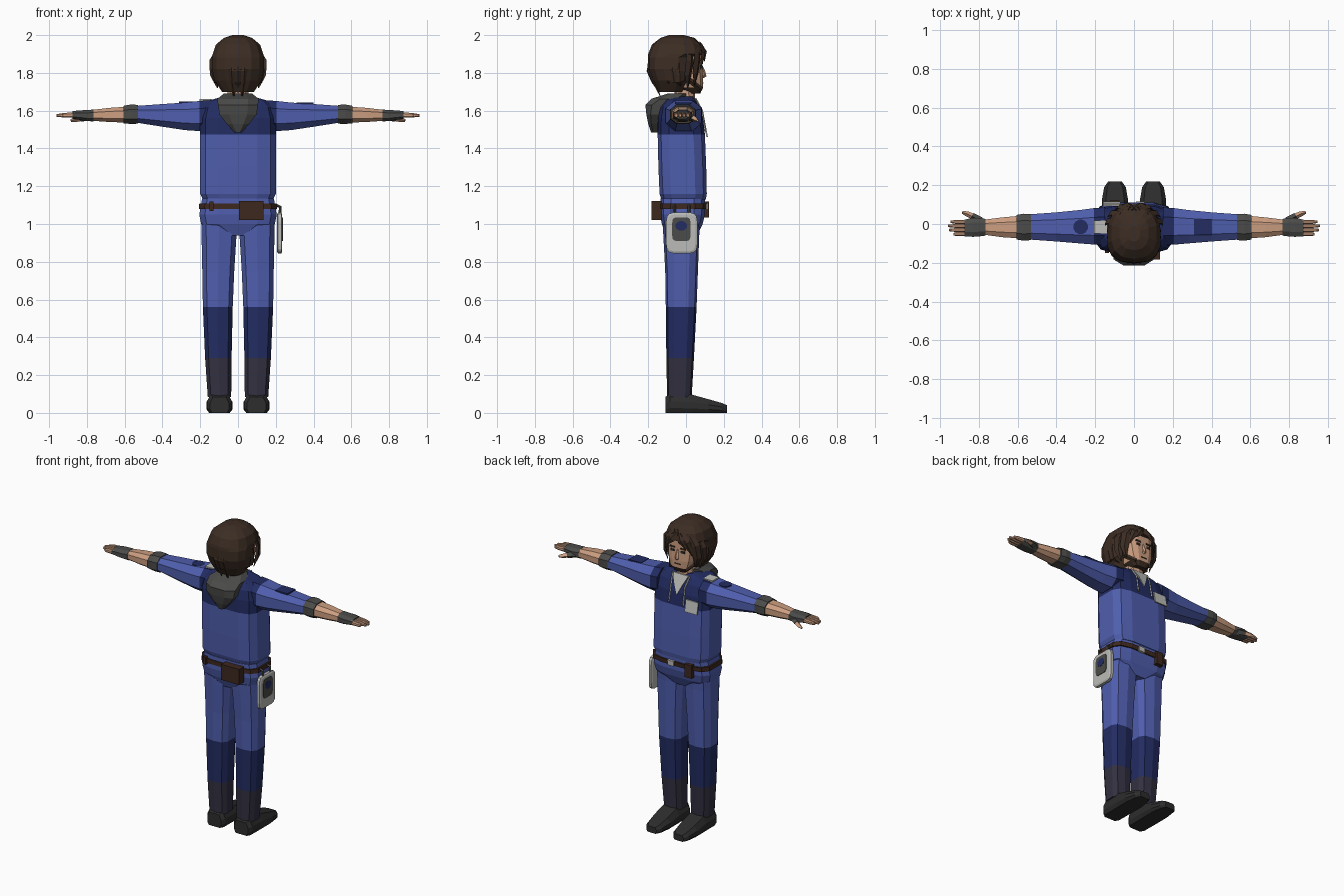
import bpy, bmesh, math
from mathutils import Vector

COL = dict(blue=(.078, .112, .42), navy=(.016, .025, .12), grey=(.07, .07, .068), skin=(.60, .34, .215),
           hair=(.045, .026, .017), charcoal=(.033, .030, .052), shoe=(.026, .026, .026),
           leather=(.047, .021, .013), light_grey=(.5, .5, .48))
MATS = {}
for k, c in COL.items():
    MATS[k] = bpy.data.materials.new(k)
    MATS[k].diffuse_color = (*c, 1)


def ring(axis, t, a0, a1, b0, b1, n=12, p=.5):
    """Rounded cross-section filling the box a0..a1, b0..b1 at position t on the axis."""
    f = lambda v: math.copysign(abs(v) ** p, v)
    uv = [(f(math.cos((i + .5) * math.tau / n)), f(math.sin((i + .5) * math.tau / n))) for i in range(n)]
    mu, mv = max(u for u, _ in uv), max(v for _, v in uv)
    pts = []
    for u, v in uv:
        a = (a0 + a1) / 2 + u / mu * (a1 - a0) / 2
        b = (b0 + b1) / 2 + v / mv * (b1 - b0) / 2
        pts.append({'x': (t, a, b), 'y': (a, t, b), 'z': (a, b, t)}[axis])
    return pts


def loft(name, rings, mats, rule=None, mirror=False):
    """Skin a stack of rings, cap the ends, colour faces by rule(centre)."""
    bm = bmesh.new()
    rows = [[bm.verts.new(p) for p in r] for r in rings]
    n = len(rows[0])
    for r, s in zip(rows, rows[1:]):
        for i in range(n):
            bm.faces.new((r[i], r[(i + 1) % n], s[(i + 1) % n], s[i]))
    bm.faces.new(rows[0])
    bm.faces.new(rows[-1])
    bmesh.ops.recalc_face_normals(bm, faces=bm.faces)
    if rule:
        for f in bm.faces:
            f.material_index = rule(f.calc_center_median())
    me = bpy.data.meshes.new(name)
    bm.to_mesh(me)
    bm.free()
    for m in mats.split():
        me.materials.append(MATS[m])
    ob = bpy.data.objects.new(name, me)
    bpy.context.collection.objects.link(ob)
    if mirror:
        ob.modifiers.new("mirror", 'MIRROR').use_mirror_merge = False
    return ob


def box(name, x0, x1, y0, y1, z0, z1, mat, mirror=False):
    return loft(name, [[(x0, y0, z), (x1, y0, z), (x1, y1, z), (x0, y1, z)] for z in (z0, z1)], mat, None, mirror)


def bar(name, pts, widths, depth, mat, mirror=False, up=(0, 1, 0)):
    """Tapered four-sided strand through pts; depth is thickness as a share of width."""
    pts = [Vector(p) for p in pts]
    rings = []
    for i, (p, w) in enumerate(zip(pts, widths)):
        d = (pts[min(i + 1, len(pts) - 1)] - pts[max(i - 1, 0)]).normalized()
        s = d.cross(Vector(up)).normalized()
        t = s.cross(d) * depth * w
        s = s * w
        rings.append([p + s, p + t, p - s, p - t])
    return loft(name, rings, mat, None, mirror)


def stack(rows, n=12, p=.5):
    return [ring('z', z, -w, w, b, f, n, p) for z, w, b, f in rows]


# Torso with dark yoke, and hips
loft("shirt", stack([(1.13, .185, -.13, .105), (1.16, .2, -.14, .11), (1.3, .2, -.146, .107),
     (1.475, .2, -.15, .10), (1.56, .2, -.148, .09), (1.62, .185, -.135, .07),
     (1.655, .15, -.11, .05), (1.675, .08, -.08, .035)]), "blue navy", lambda c: c.z > 1.475)
loft("hips", stack([(1.135, .19, -.135, .1), (1.05, .205, -.137, .1), (1.0, .195, -.128, .088),
     (.94, .06, -.105, .06)]), "blue")

# Trousers: blue thigh, navy knee, charcoal shin
loft("leg", [ring('z', z, a, b, c, d, 10, .65) for z, a, b, c, d in [
     (1.03, .01, .195, -.125, .078), (.94, .008, .193, -.12, .07), (.75, .02, .189, -.11, .063),
     (.56, .028, .186, -.107, .056), (.29, .034, .174, -.104, .042), (.085, .036, .16, -.1, .03)]],
     "blue navy charcoal", lambda c: (c.z < .56) + (c.z < .29), True)

# Shoes, lofted from heel to toe
loft("shoe", [[(.098 + u * w, y, z * h) for u, z in
     ((-.8, 0), (.8, 0), (1, .25), (1, .6), (.7, 1), (-.7, 1), (-1, .6), (-1, .25))]
     for y, w, h in [(-.108, .05, .085), (-.085, .066, .1), (.03, .068, .097), (.12, .068, .072),
                     (.19, .056, .052), (.218, .036, .04)]], "shoe", None, True)


# Arms, built on +x and mirrored
def limb(name, rows, mats, rule=None):
    loft(name, [ring('x', x, a, b, c, d, 8, .8) for x, a, b, c, d in rows], mats, rule, True)


limb("sleeve", [(.15, -.11, .085, 1.5, 1.655), (.205, -.106, .082, 1.492, 1.651), (.28, -.1, .072, 1.497, 1.643),
     (.4, -.09, .06, 1.515, 1.635), (.54, -.08, .05, 1.537, 1.625)], "blue navy", lambda c: c.x < .2)
limb("cuff", [(.53, -.083, .05, 1.531, 1.631), (.57, -.086, .053, 1.53, 1.632), (.605, -.08, .047, 1.533, 1.626)], "grey")
limb("forearm", [(.59, -.074, .042, 1.537, 1.621), (.68, -.068, .034, 1.54, 1.615), (.79, -.053, .02, 1.548, 1.602)], "skin")
limb("glove", [(.765, -.06, .026, 1.543, 1.606), (.80, -.064, .032, 1.545, 1.603), (.83, -.066, .032, 1.55, 1.602),
     (.875, -.064, .022, 1.557, 1.598)], "grey")
for i, (y, tip) in enumerate([(-.052, .93), (-.031, .955), (-.01, .96), (.011, .945)]):
    limb(f"finger_{i}", [(.86, y - .011, y + .011, 1.563, 1.592), (.92, y - .010, y + .010, 1.564, 1.588),
                         (tip, y - .006, y + .006, 1.567, 1.582)], "skin")
bar("thumb_glove", [(.79, .015, 1.567), (.835, .04, 1.56)], [.02, .018], 1, "grey", True, (0, 0, 1))
bar("thumb", [(.83, .038, 1.561), (.86, .052, 1.553), (.885, .06, 1.548)], [.015, .014, .007], 1, "skin", True, (0, 0, 1))

# Sleeve and shoulder patches
loft("round_patch", [ring('z', z, -.312, -.238, -.052, .022, 12, 1) for z in (1.639, 1.6475)], "navy")
box("square_patch", .31, .40, -.058, .024, 1.635, 1.644, "navy")
box("shoulder_tab", -.205, -.14, -.05, .018, 1.652, 1.661, "light_grey")

# Collar: undershirt, drawstrings, chest card
loft("undershirt", [[(-.055, .05 + d, 1.665), (.055, .05 + d, 1.665), (.03, .078 + d, 1.61), (0, .094 + d, 1.545),
                     (-.03, .078 + d, 1.61)] for d in (-.005, .004)], "light_grey")
bar("drawstring", [(.062, .05, 1.665), (.05, .085, 1.60), (.052, .105, 1.49)], [.005] * 3, 1, "light_grey", True)
loft("chest_card", [[(x, y + d, z) for x, y, z in
     ((-.16, .098, 1.535), (-.07, .098, 1.535), (-.07, .112, 1.46), (-.16, .112, 1.46))] for d in (-.004, .004)], "light_grey")

# Folded hood hanging on the back
loft("hood", stack([(1.485, .018, -.185, -.14), (1.53, .06, -.2, -.135), (1.58, .098, -.21, -.12), (1.63, .106, -.215, -.08),
     (1.662, .11, -.185, -.0), (1.69, .075, -.10, .015)], 8, .8), "grey")

# Belt with buckle, pouches and hanging tablet
loft("belt", stack([(1.08, .207, -.142, .108), (1.108, .205, -.142, .11)]), "leather")
box("buckle", .01, .055, .09, .116, 1.078, 1.11, "light_grey")
box("back_pouch", .005, .135, -.182, -.13, 1.02, 1.122, "leather")
box("front_pouch", -.125, -.075, .09, .122, 1.035, 1.12, "leather")
box("belt_loop", -.15, -.13, -.15, -.13, 1.07, 1.12, "leather")
tab = lambda x, a, b, c, d: ring('x', x, a, b, c, d, 16, .35)
loft("tablet", [tab(.206, -.095, .05, .855, 1.05), tab(.211, -.105, .06, .845, 1.06),
                tab(.229, -.105, .06, .845, 1.06), tab(.234, -.095, .05, .855, 1.05)], "light_grey")
loft("tablet_screen", [tab(x, -.073, .024, .91, 1.035) for x in (.232, .237)], "grey")
loft("screen_disc", [ring('x', x, -.055, .005, .965, 1.015, 12, 1) for x in (.236, .239)], "navy")
for y in (-.06, .015):
    bar("tablet_strap", [(.2, y, 1.1), (.224, y, 1.09), (.222, y, 1.05)], [.008] * 3, 1, "grey")

# Neck and head with a bearded jaw
loft("neck", stack([(1.62, .06, -.06, .05), (1.74, .052, -.06, .045)], 10, .8), "skin")
loft("head", stack([(1.69, .042, .01, .075), (1.722, .07, -.05, .089), (1.77, .087, -.08, .09), (1.83, .095, -.1, .086),
     (1.90, .095, -.1, .084), (1.95, .08, -.09, .06)], 12, .6), "skin hair", lambda c: c.z < 1.72)
bar("jaw_beard", [(.094, -.0, 1.775), (.083, .045, 1.74), (.055, .082, 1.712)], [.012, .014, .014], .6, "hair", True, (1, 0, 0))
bar("nose", [(0, .082, 1.84), (0, .094, 1.805), (0, .098, 1.785), (0, .086, 1.778)], [.006, .011, .013, .01], .8, "skin")
box("eye", .024, .05, .08, .0895, 1.822, 1.836, "shoe", True)
box("brow", .02, .056, .08, .0905, 1.846, 1.855, "hair", True)
box("mouth", -.022, .022, .083, .0925, 1.744, 1.75, "leather")

# Hair cap, set back below the fringe line
loft("hair_cap", stack([(2.0, .03, -.09, -.01), (1.985, .075, -.135, .045), (1.95, .117, -.18, .083), (1.90, .134, -.2, .1),
     (1.882, .137, -.202, .05), (1.82, .137, -.203, .04), (1.76, .125, -.18, .025), (1.70, .085, -.15, -.01)], 14, .8), "hair")

# Ragged locks round the sides and back
N = 15
for i in range(N):
    a = math.radians(172 + i * 196 / (N - 1))
    c, s = math.cos(a), math.sin(a)
    drop = 1.675 + .055 * abs(c) ** 2 + (.022 if i % 2 else 0)
    bar(f"lock_{i}", [(.12 * c, -.055 + .125 * s, 1.90), (.128 * c, -.055 + .14 * s, 1.81), (.12 * c, -.05 + .122 * s, 1.755),
        (.088 * c + .008 * c * (i % 2), -.04 + .1 * s, drop)], [.02, .03, .026, .004], .45, "hair", False, (c, s, 0))

# Parted fringe framing the face
for i, pts in enumerate([
        [(.0, .075, 1.955), (.035, .1, 1.91), (.068, .098, 1.862)],
        [(.02, .08, 1.95), (.07, .092, 1.90), (.098, .075, 1.82)],
        [(.06, .06, 1.95), (.11, .06, 1.88), (.118, .05, 1.80), (.1, .045, 1.735)],
        [(.09, .02, 1.94), (.13, .02, 1.86), (.13, .01, 1.79), (.108, .01, 1.72)]]):
    w = [.02, .026, .004] if len(pts) == 3 else [.02, .03, .026, .004]
    bar(f"fringe_{i}", pts, w, .4, "hair", True, (.2 + .25 * i, 1, 0))
